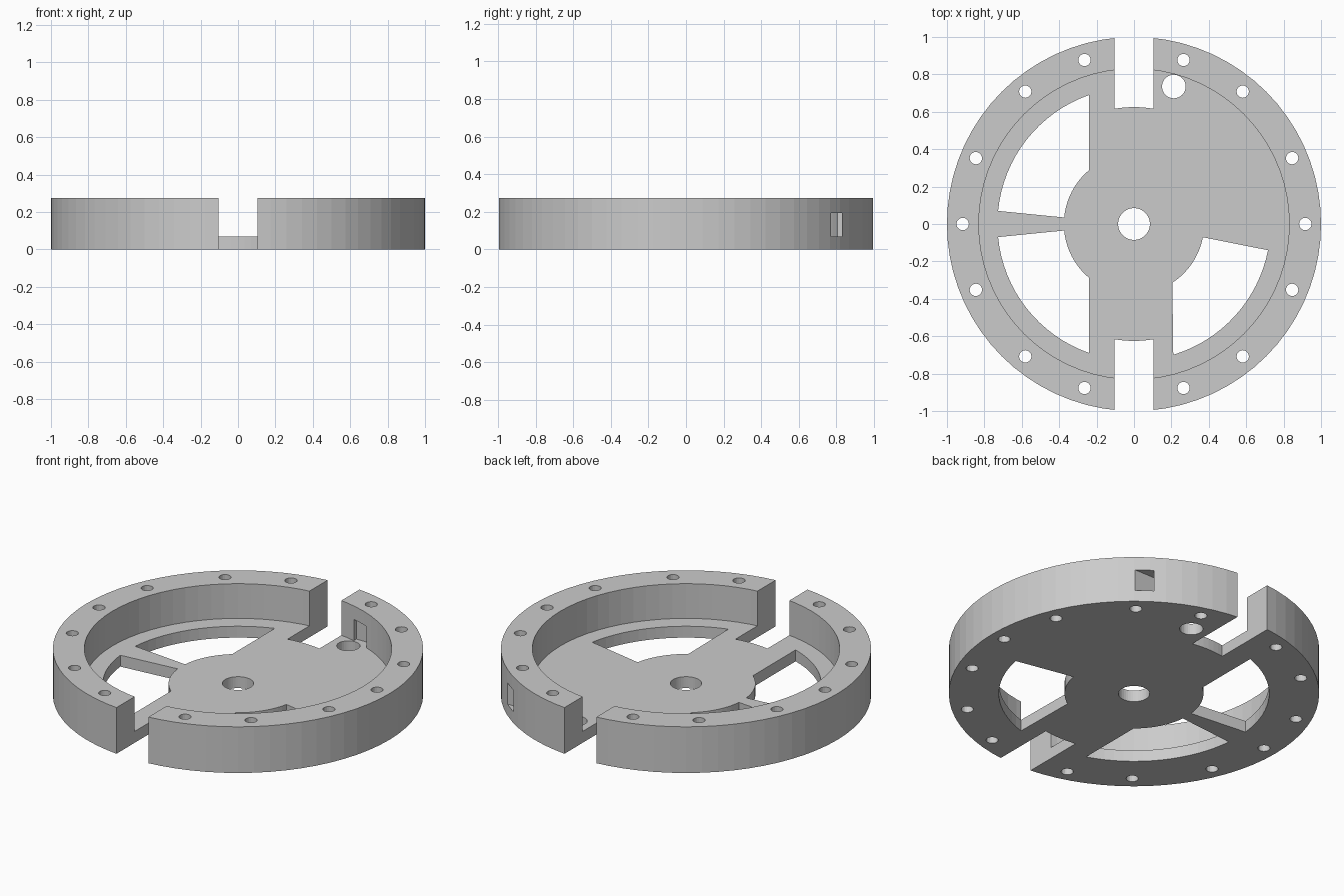
import bpy, bmesh, math

if "Cube" in bpy.data.objects:
    bpy.data.objects.remove(bpy.data.objects["Cube"], do_unlink=True)

HEIGHT, FLOOR, SLOT = 0.275, 0.068, 0.105
HUB_R, WINDOW_R, SLOT_R = 0.375, 0.73, 0.625

grey = bpy.data.materials.new("plain grey")
grey.use_nodes = True
grey.diffuse_color = (0.6, 0.6, 0.6, 1)
grey.node_tree.nodes["Principled BSDF"].inputs["Base Color"].default_value = (0.6, 0.6, 0.6, 1)


def prism(name, points, z0, z1):
    """Extrude an outline from z0 to z1."""
    bm = bmesh.new()
    face = bm.faces.new([bm.verts.new((x, y, z0)) for x, y in points])
    top = bmesh.ops.extrude_face_region(bm, geom=[face])["geom"]
    verts = [v for v in top if isinstance(v, bmesh.types.BMVert)]
    bmesh.ops.translate(bm, verts=verts, vec=(0, 0, z1 - z0))
    bmesh.ops.recalc_face_normals(bm, faces=bm.faces)
    mesh = bpy.data.meshes.new(name)
    bm.to_mesh(mesh)
    bm.free()
    mesh.materials.append(grey)
    obj = bpy.data.objects.new(name, mesh)
    bpy.context.collection.objects.link(obj)
    return obj


def arc(radius, start, end, steps):
    angles = [start + (end - start) * i / steps for i in range(steps + 1)]
    return [(radius * math.cos(a), radius * math.sin(a)) for a in angles]


def circle(radius, sides, cx=0, cy=0):
    return [(x + cx, y + cy) for x, y in arc(radius, 0, math.tau, sides)[:-1]]


def window(inner_a, inner_b, outer_a, outer_b):
    """Ring sector bounded by the hub, the rim and two straight spokes."""
    return arc(HUB_R, inner_a, inner_b, 10) + arc(WINDOW_R, outer_b, outer_a, 16)


housing = prism("round_housing", circle(1, 72), 0, HEIGHT)
cutters = []


def cut(points, z0=-0.1, z1=HEIGHT + 0.1):
    cutter = prism("cutter", points, z0, z1)
    cutter.hide_render = True
    cutters.append(cutter)
    mod = housing.modifiers.new("cut", 'BOOLEAN')
    mod.operation, mod.solver, mod.object = 'DIFFERENCE', 'EXACT', cutter


# Round pocket above the floor
cut(circle(0.83, 72), FLOOR)

# Front and back slots, ending in a shallow arc
half = math.asin(SLOT / SLOT_R)
for side in (1, -1):
    edge = arc(SLOT_R, math.pi / 2 - half, math.pi / 2 + half, 6)
    outline = edge + [(-SLOT, 1.1), (SLOT, 1.1)]
    cut([(x, y * side) for x, y in outline])

# Two mirrored windows on one half, a single one on the other
for side in (1, -1):
    outline = window(math.acos(-0.24 / HUB_R), math.pi - 0.093,
                     math.acos(-0.24 / WINDOW_R), math.pi - 0.096)
    cut([(x, y * side) for x, y in outline], -0.1, FLOOR + 0.05)
cut(window(-math.acos(0.205 / HUB_R), -0.19,
           -math.acos(0.21 / WINDOW_R), -0.193), -0.1, FLOOR + 0.05)

# Shaft hole and cable hole
cut(circle(0.085, 40))
cut(circle(0.063, 32, 0.213, 0.735), -0.1, FLOOR + 0.05)

# Bolt holes around the rim
for base in (0, 22.6, 50.6, 73.2):
    for angle in {base, 180 - base, 180 + base, (360 - base) % 360}:
        a = math.radians(angle)
        cut(circle(0.033, 20, 0.916 * math.cos(a), 0.916 * math.sin(a)))

# Cable passage through the side wall
cut([(0.2, 0.77), (0.8, 0.77), (0.8, 0.83), (0.2, 0.83)], FLOOR, 0.195)

# Bake the cuts and drop the cutters
bpy.context.view_layer.update()
graph = bpy.context.evaluated_depsgraph_get()
baked = bpy.data.meshes.new_from_object(housing.evaluated_get(graph))
housing.modifiers.clear()
housing.data = baked
for cutter in cutters:
    bpy.data.objects.remove(cutter, do_unlink=True)
baked.name = "round_housing"
